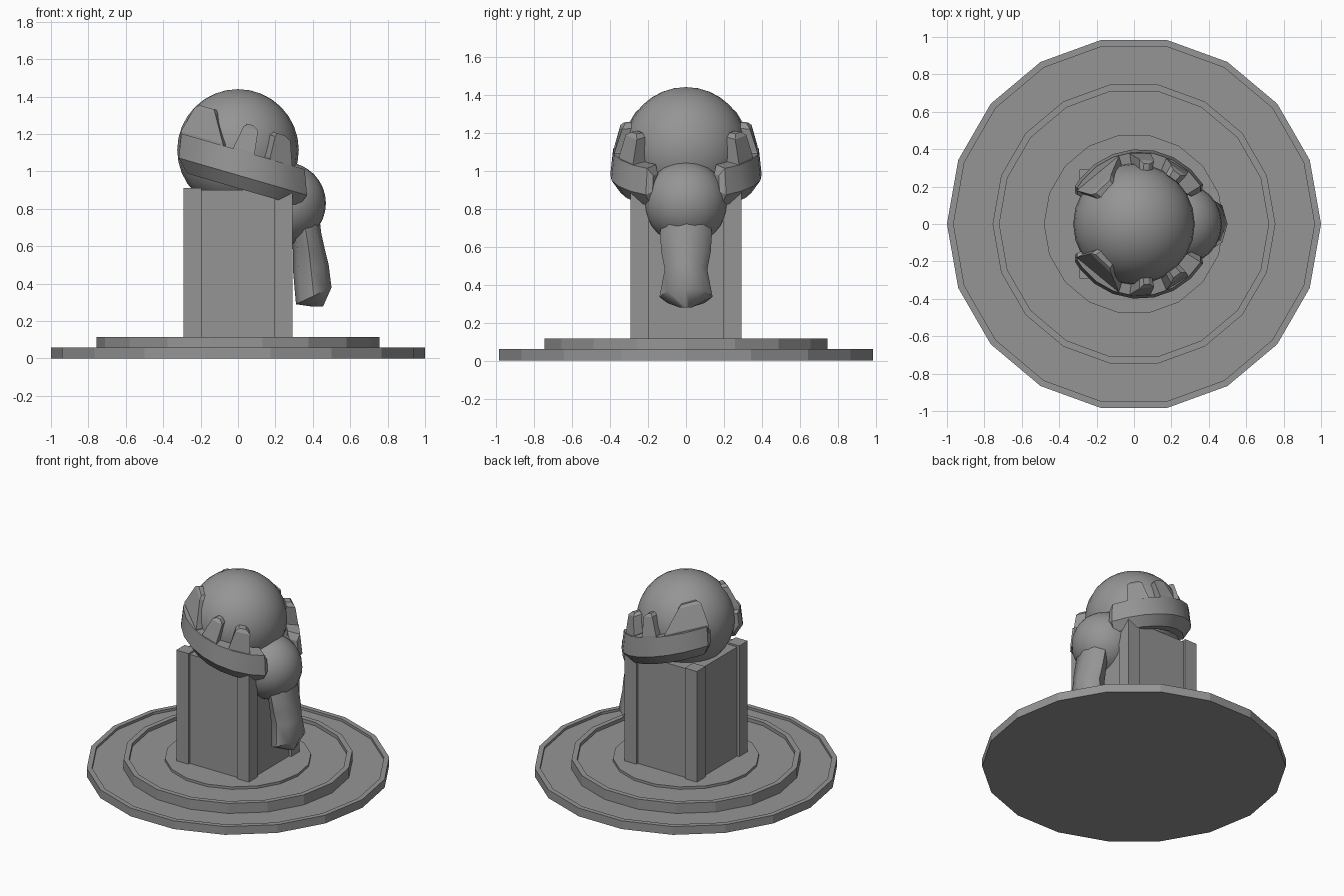
import bpy, bmesh
from math import sin, cos, radians, pi

if "Cube" in bpy.data.objects:
    bpy.data.objects.remove(bpy.data.objects["Cube"])

stone = bpy.data.materials.new("grey stone")
stone.use_nodes = True
GREY = (0.3, 0.3, 0.3, 1)
stone.diffuse_color = GREY
stone.node_tree.nodes["Principled BSDF"].inputs["Base Color"].default_value = GREY


def finish(name, bm, smooth=None):
    bmesh.ops.recalc_face_normals(bm, faces=bm.faces)
    mesh = bpy.data.meshes.new(name)
    bm.to_mesh(mesh)
    bm.free()
    mesh.materials.append(stone)
    ob = bpy.data.objects.new(name, mesh)
    bpy.context.scene.collection.objects.link(ob)
    if smooth:
        bpy.ops.object.select_all(action="DESELECT")
        ob.select_set(True)
        bpy.context.view_layer.objects.active = ob
        bpy.ops.object.shade_smooth_by_angle(angle=radians(smooth))
    return ob


def loft(bm, rings):
    """Skin closed rings of points and cap both ends."""
    rows = [[bm.verts.new(p) for p in ring] for ring in rings]
    n = len(rows[0])
    for a, b in zip(rows, rows[1:]):
        for i in range(n):
            j = (i + 1) % n
            bm.faces.new((a[i], a[j], b[j], b[i]))
    bm.faces.new(rows[0])
    bm.faces.new(rows[-1])


def box(name, lo, hi):
    bm = bmesh.new()
    loft(bm, [[(lo[0], lo[1], z), (hi[0], lo[1], z), (hi[0], hi[1], z), (lo[0], hi[1], z)]
              for z in (lo[2], hi[2])])
    return finish(name, bm)


def ball(name, centre, radius, segments, rings):
    bm = bmesh.new()
    bmesh.ops.create_uvsphere(bm, u_segments=segments, v_segments=rings, radius=radius)
    bmesh.ops.translate(bm, verts=bm.verts, vec=centre)
    return finish(name, bm, 40)


# Stepped base with raised rims, 18 sides
SIDES = 18
profile = [(1, 0), (1, .06), (.965, .06), (.965, .042), (.756, .042), (.756, .115),
           (.72, .115), (.72, .09), (.482, .09), (.482, .108)]
bm = bmesh.new()
loft(bm, [[(r * cos(2 * pi * i / SIDES), r * sin(2 * pi * i / SIDES), z) for i in range(SIDES)]
          for r, z in profile])
finish("stepped_base", bm)

# Pedestal with corner posts
box("pedestal_core", (-.275, -.275, .1), (.275, .275, .9))
for sx, side in ((-1, "right"), (1, "left")):
    for sy, end in ((-1, "front"), (1, "back")):
        xs = sorted((sx * .195, sx * .292))
        ys = sorted((sy * .195, sy * .292))
        box(f"post_{end}_{side}", (xs[0], ys[0], .1), (xs[1], ys[1], .912))

# Large ball on top and smaller ball at the side
ball("large_ball", (0, 0, 1.115), .325, 24, 16)
ball("side_ball", (.25, 0, .83), .22, 24, 16)

# Hanging tail: centre x, centre z, half depth, tilt rise, half width
bm = bmesh.new()
sections = [(.33, .8, .1, 0, .12), (.365, .67, .08, 0, .137), (.38, .57, .085, .01, .13),
            (.39, .48, .095, .02, .112), (.405, .335, .095, .045, .14), (.425, .278, .03, 0, .03)]
loft(bm, [[(x + d * cos(i * pi / 4), w * sin(i * pi / 4), z + t * cos(i * pi / 4))
           for i in range(8)] for x, z, d, t, w in sections])
finish("hanging_tail", bm, 50)


# Gripping bands: a tilted arc with three prongs, mirrored front to back
def arc_point(angle, radius, rise, side):
    a = radians(angle)
    x = .03 + radius * cos(a)
    return (x, side * radius * sin(a), 1.015 - .29 * x + rise)


section = [(.29, -.1), (.35, -.105), (.4, -.035), (.385, .1), (.3, .1)]
# base angles, top angles, rise of the top, inner and outer radius of the top
prongs = [((107, 152), (120, 149), .28, .25, .305),
          ((81, 98), (77, 90), .255, .29, .345),
          ((47, 68), (46, 62), .25, .30, .36)]
for side, end in ((-1, "front"), (1, "back")):
    bm = bmesh.new()
    loft(bm, [[arc_point(a, .34 + (r - .34) * s, h * s, side) for r, h in section]
              for a, s in [(28, .6), (32, 1)] + [(a, 1) for a in range(47, 145, 16)]
              + [(150, 1), (155, .65)]])
    finish(f"{end}_band", bm, 30)
    for n, (base, top, rise, inner, outer) in enumerate(prongs):
        bm = bmesh.new()
        rings = []
        for (a, b), r0, r1, h in ((base, .29, .385, .05), (base, .29, .38, .11),
                                  (top, inner, outer, rise - .02),
                                  ((top[0] + 4, top[1] - 4), inner, outer - .02, rise)):
            rings.append([arc_point(a, r0, h, side), arc_point(a, r1, h, side),
                          arc_point(b, r1, h, side), arc_point(b, r0, h, side)])
        loft(bm, rings)
        finish(f"{end}_prong_{n + 1}", bm)
